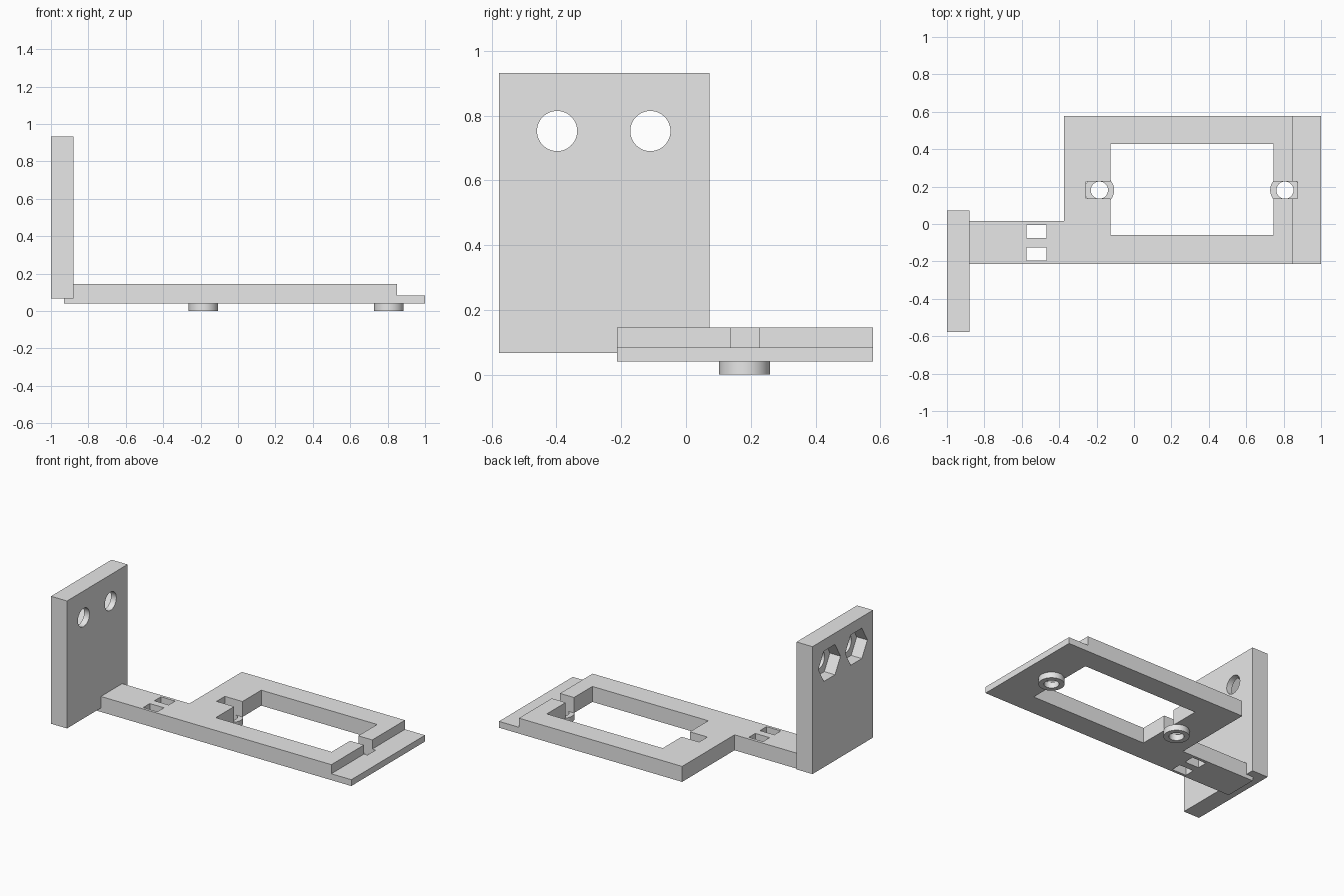
import bpy, bmesh, math
from mathutils import Matrix

cube = bpy.data.objects.get("Cube")
if cube:
    bpy.data.objects.remove(cube, do_unlink=True)

grey = bpy.data.materials.new("light grey")
grey.use_nodes = True
grey.diffuse_color = (0.8, 0.8, 0.8, 1)
grey.node_tree.nodes["Principled BSDF"].inputs["Base Color"].default_value = (0.8, 0.8, 0.8, 1)


def make_object(name, bm):
    bmesh.ops.recalc_face_normals(bm, faces=bm.faces)
    mesh = bpy.data.meshes.new(name)
    bm.to_mesh(mesh)
    bm.free()
    mesh.materials.append(grey)
    obj = bpy.data.objects.new(name, mesh)
    bpy.context.collection.objects.link(obj)
    return obj


def prism(name, outline, z0, z1):
    """Extrude a flat outline from z0 up to z1."""
    bm = bmesh.new()
    face = bm.faces.new([bm.verts.new((x, y, z0)) for x, y in outline])
    top = bmesh.ops.extrude_face_region(bm, geom=[face])["geom"]
    verts = [v for v in top if isinstance(v, bmesh.types.BMVert)]
    bmesh.ops.translate(bm, verts=verts, vec=(0, 0, z1 - z0))
    return make_object(name, bm)


def box(name, x0, x1, y0, y1, z0, z1):
    return prism(name, [(x0, y0), (x1, y0), (x1, y1), (x0, y1)], z0, z1)


def cylinder(name, centre, radius, depth, sides=48, along_x=False):
    bm = bmesh.new()
    # Turned so that six-sided cutters keep flats at top and bottom
    turn = Matrix.Rotation(math.pi / 2, 4, "Y") @ Matrix.Rotation(math.pi / 2, 4, "Z") if along_x else Matrix()
    if along_x and sides == 6:
        turn = turn @ Matrix.Rotation(HEX_TURN, 4, "Z")
    bmesh.ops.create_cone(bm, cap_ends=True, segments=sides, radius1=radius, radius2=radius,
                          depth=depth, matrix=Matrix.Translation(centre) @ turn)
    if along_x and sides == 6:
        # Check for a corner pointing along y, otherwise rotate by half a side
        if max(v.co.y for v in bm.verts) - centre[1] < radius * 0.95:
            bmesh.ops.rotate(bm, verts=bm.verts, cent=centre,
                             matrix=Matrix.Rotation(math.pi / 6, 3, "X"))
    return make_object(name, bm)


HEX_TURN = 0.0


def cut(obj, cutters):
    """Subtract every cutter, bake the result and remove the cutters."""
    for cutter in cutters:
        cutter.hide_render = True
        mod = obj.modifiers.new("cut", "BOOLEAN")
        mod.operation = "DIFFERENCE"
        mod.solver = "EXACT"
        mod.object = cutter
    bpy.context.view_layer.update()
    graph = bpy.context.evaluated_depsgraph_get()
    baked = bpy.data.meshes.new_from_object(obj.evaluated_get(graph))
    obj.modifiers.clear()
    obj.data = baked
    for cutter in cutters:
        bpy.data.objects.remove(cutter, do_unlink=True)


def smooth(obj):
    bpy.ops.object.select_all(action="DESELECT")
    obj.select_set(True)
    bpy.context.view_layer.objects.active = obj
    bpy.ops.object.shade_smooth_by_angle(angle=math.radians(30))


# Base: rectangular frame with a narrower arm
base = prism("base_frame", [(-0.93, -0.213), (1, -0.213), (1, 0.577), (-0.375, 0.577),
                            (-0.375, 0.015), (-0.93, 0.015)], 0.04, 0.145)
cut(base, [
    box("opening_cutter", -0.125, 0.745, -0.06, 0.428, -0.1, 0.3),
    box("step_cutter", 0.85, 1.1, -0.4, 0.7, 0.083, 0.3),
    box("left_notch_cutter", -0.257, -0.1, 0.137, 0.226, -0.1, 0.3),
    box("right_notch_cutter", 0.72, 0.875, 0.137, 0.226, -0.1, 0.3),
    box("back_slot_cutter", -0.575, -0.468, -0.075, -0.005, -0.1, 0.3),
    box("front_slot_cutter", -0.575, -0.468, -0.195, -0.125, -0.1, 0.3),
])

# Upright plate: round holes with hexagonal nut pockets on the outer face
plate = box("upright_plate", -1, -0.88, -0.577, 0.072, 0.067, 0.932)
cutters = []
for y in (-0.398, -0.11):
    cutters.append(cylinder("hole_cutter", (-0.94, y, 0.752), 0.062, 0.4, along_x=True))
    cutters.append(cylinder("nut_cutter", (-1.02, y, 0.752), 0.119, 0.2, sides=6, along_x=True))
cut(plate, cutters)
smooth(plate)

# Ring bosses under the frame
for name, x in (("inner_boss", -0.185), ("outer_boss", 0.807)):
    boss = cylinder(name, (x, 0.181, 0.02), 0.079, 0.04)
    cut(boss, [cylinder("boss_hole_cutter", (x, 0.181, 0.02), 0.046, 0.2)])
    smooth(boss)
